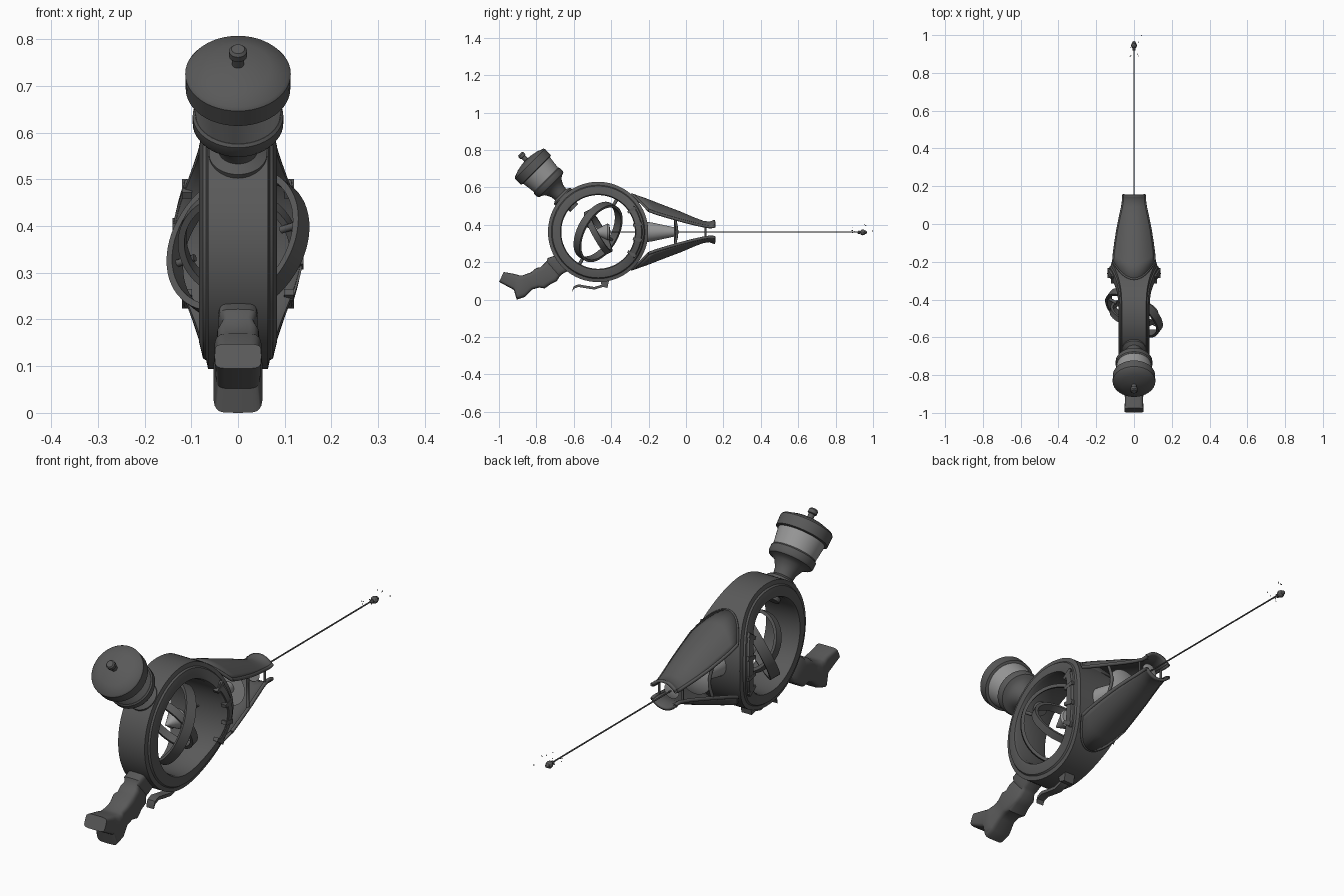
import bpy, bmesh, math, random
from mathutils import Vector, Matrix

if "Cube" in bpy.data.objects:
    bpy.data.objects.remove(bpy.data.objects["Cube"])

random.seed(4)
C = Vector((0, -0.47, 0.362))          # centre of the main hoop


def material(name, v):
    m = bpy.data.materials.new(name)
    m.diffuse_color = (v, v, v, 1)
    m.use_nodes = True
    m.node_tree.nodes["Principled BSDF"].inputs["Base Color"].default_value = m.diffuse_color
    return m


DARK, PALE = material("dark_metal", .1), material("pale_glass", .32)


def make(name, verts, faces, angle=35, mat=DARK):
    me = bpy.data.meshes.new(name)
    me.from_pydata([tuple(v) for v in verts], [], faces)
    bm = bmesh.new()
    bm.from_mesh(me)
    bmesh.ops.recalc_face_normals(bm, faces=bm.faces)
    bm.to_mesh(me)
    bm.free()
    me.materials.append(mat)
    ob = bpy.data.objects.new(name, me)
    bpy.context.collection.objects.link(ob)
    bpy.ops.object.select_all(action='DESELECT')
    bpy.context.view_layer.objects.active = ob
    ob.select_set(True)
    bpy.ops.object.shade_smooth_by_angle(angle=math.radians(angle))
    return ob


def loft(name, rings, ring_closed=True, path_closed=False, cap=False, angle=35, mat=DARK):
    n, m = len(rings[0]), len(rings)
    verts = [v for r in rings for v in r]
    faces = []
    for i in range(m if path_closed else m - 1):
        for j in range(n if ring_closed else n - 1):
            a, b = i * n, (i + 1) % m * n
            k = (j + 1) % n
            faces.append((a + j, a + k, b + k, b + j))
    if cap:
        faces += [tuple(range(n)), tuple(range((m - 1) * n, m * n))]
    return make(name, verts, faces, angle, mat)


def lathe(name, prof, axis, origin, closed=False, seg=48, mat=DARK):
    """Spin (radius, height) points round an axis through origin."""
    M = Matrix.Translation(origin) @ Vector(axis).to_track_quat('Z', 'Y').to_matrix().to_4x4()
    rings = [[M @ Vector((r * math.cos(t), r * math.sin(t), h))
              for t in (2 * math.pi * i / seg for i in range(seg))] for r, h in prof]
    return loft(name, rings, path_closed=closed, cap=not closed, mat=mat)


def tube(name, pts, r, smooth=True):
    cu = bpy.data.curves.new(name, 'CURVE')
    cu.dimensions = '3D'
    cu.bevel_depth, cu.bevel_resolution, cu.use_fill_caps = r, 2, True
    cu.materials.append(DARK)
    sp = cu.splines.new('BEZIER' if smooth else 'POLY')
    P = sp.bezier_points if smooth else sp.points
    P.add(len(pts) - 1)
    for p, q in zip(P, pts):
        if smooth:
            p.co, p.handle_left_type, p.handle_right_type = q, 'AUTO', 'AUTO'
        else:
            p.co = (*q, 1)
    ob = bpy.data.objects.new(name, cu)
    bpy.context.collection.objects.link(ob)
    return ob


def ball(name, loc, r, sub):
    bpy.ops.mesh.primitive_ico_sphere_add(subdivisions=sub, radius=r, location=loc)
    bpy.context.object.name = name
    bpy.context.object.data.materials.append(DARK)


def flare(t):
    """Half width of the hoop, growing toward the muzzle."""
    return 0.076 + 0.055 * max(0, math.cos(t)) ** 3


def hoop_point(t, r, x):
    return C + Vector((x, r * math.cos(t), r * math.sin(t)))


# main hoop
rings = []
for i in range(96):
    t = 2 * math.pi * i / 96
    w = flare(t)
    half = [(.197, w - .006), (.202, w + .006), (.212, w + .007), (.245, w - .001), (.25, w - .008), (.268, w - .012)]
    rings.append([hoop_point(t, r, x) for r, x in half + [(r, -x) for r, x in reversed(half)]])
loft("main_hoop", rings, path_closed=True, angle=30)

# curved plates and small studs on the flared hoop sides
for s in (-1, 1):
    rows = []
    for k in range(-12, 13):
        t = math.radians(k * 3)
        w = flare(t)
        rows.append([hoop_point(t, r, s * x) for r, x in
                     ((.205, w), (.205, w + .011), (.232, w + .009), (.24, w - .004))])
    loft("side_plate", rows, cap=True)
    for d in (-33, -11, 11, 33):
        t = math.radians(d)
        rows = [[hoop_point(t + a, r, s * (flare(t) + x)) for r, a in
                 ((.19, -.04), (.24, -.04), (.24, .04), (.19, .04))] for x in (-.01, .012)]
        loft("side_stud", rows, cap=True)

# gyroscope hoops, pins and centre cone
d1 = Vector((0, .5, .866))
d2 = Vector((.84, -.47, .27))
for name, R, h, n in (("outer_gyro_ring", .168, .022, d1.cross(d2)),
                      ("inner_gyro_ring", .128, .016, (.15, .88, .47))):
    lathe(name, [(R, -h), (R, h), (R - .014, h), (R - .014, -h)], n, C, closed=True, seg=64)
for s in (-1, 1):
    tube("gyro_pin", [C + d1 * s * .15, C + d1 * s * .205], .009, False)
    tube("inner_pin", [C + d2.normalized() * s * .11, C + d2.normalized() * s * .165], .008, False)
lathe("emitter_cone", [(.003, 0), (.045, .08), (.04, .09), (.01, .095)], (0, 1, 0), C + Vector((0, -.03, 0)), mat=PALE)

# canister on its 45 degree neck
axis = Vector((0, -.707, .707))
lathe("canister_neck", [(.05, .24), (.062, .255), (.062, .272), (.052, .278), (.042, .284), (.046, .31),
                        (.062, .34), (.078, .35), (.092, .355), (.097, .364), (.097, .388), (.092, .394)], axis, C)
lathe("canister_glass", [(.09, .385), (.103, .48)], axis, C, mat=PALE)
lathe("canister_cap", [(.1, .465), (.112, .469), (.113, .515), (.108, .522), (.07, .536), (.035, .543), (.013, .545),
                       (.013, .566), (.019, .569), (.019, .584), (.014, .59)], axis, C)
lathe("neck_latch", [(.03, .18), (.03, .2)], axis, C, seg=16)

# grip: upper (y, z), lower (y, z), half width
grip = [(-.66, .25, -.62, .16, .042), (-.74, .222, -.665, .135, .042), (-.745, .205, -.675, .125, .036),
        (-.76, .19, -.69, .10, .046), (-.78, .172, -.72, .085, .046), (-.80, .17, -.755, .06, .051),
        (-.83, .145, -.785, .065, .046), (-.86, .135, -.82, .055, .046),
        (-.872, .13, -.86, .015, .053), (-.89, .13, -.905, .0, .053), (-.915, .137, -.92, .052, .048),
        (-.975, .148, -.999, .095, .05)]
rings = []
for uy, uz, ly, lz, w in grip:
    up, lo = Vector((0, uy, uz)), Vector((0, ly, lz))
    mid, h = (up + lo) / 2, (up - lo) / 2
    ring = []
    for i in range(24):
        a = 2 * math.pi * i / 24
        c, s = math.cos(a), math.sin(a)
        ring.append(mid + Vector((w * math.copysign(abs(c) ** .4, c), 0, 0)) + h * math.copysign(abs(s) ** .4, s))
    rings.append(ring)
loft("grip", rings, cap=True, angle=40)

# trigger: a curved strip and its mount
path = [(-.607, .04), (-.6, .058), (-.575, .068), (-.53, .06), (-.49, .054), (-.45, .066), (-.425, .09), (-.41, .11)]
loft("trigger", [[(-.018, y, z), (.018, y, z), (.018, y, z + .014), (-.018, y, z + .014)] for y, z in path], cap=True)
loft("trigger_mount", [[(x, -.46, .11), (x, -.45, .07), (x, -.42, .062), (x, -.41, .11)] for x in (-.025, .025)], cap=True)

# muzzle shells: y, half width, edge height, crown height, backward bulge
stations = [(-.2, .108, .115, .2, .09), (-.16, .105, .1, .172, .05), (-.1, .097, .082, .135, .015),
            (-.03, .086, .062, .103, 0), (.04, .072, .044, .073, 0), (.09, .061, .033, .054, 0),
            (.125, .056, .027, .049, 0), (.145, .056, .028, .056, 0), (.155, .057, .032, .06, 0)]
for s, side in ((1, "upper"), (-1, "lower")):
    rows = []
    for y, w, e, c, b in stations:
        rows.append([(w * v, y - b * (1 - v * v), C.z + s * (e + (c - e) * (1 - abs(v) ** 2.2)))
                     for v in (k / 8 for k in range(-8, 9))])
    shell = loft(side + "_muzzle_shell", rows, ring_closed=False)
    mod = shell.modifiers.new("thickness", 'SOLIDIFY')
    mod.thickness, mod.offset = .012, 0
    tube(side + "_shell_back_rim", rows[0], .007, False)
    for x, k in (("left", 0), ("right", -1)):
        tube(side + "_" + x + "_shell_rim", [r[k] for r in rows], .008, False)

# dished discs and side braces between the shells
for y, r, d in ((-.052, .078, .012), (.103, .036, .004)):
    lathe("lens_dish", [(r, -d), (r * .8, -d * .4), (r * .4, d * .3), (.004, d * .5)],
          (0, 1, 0), (0, y, C.z), mat=PALE)
for s in (-1, 1):
    tube("large_brace", [(s * .088, -.058, C.z + .066), (s * .08, -.048, C.z), (s * .088, -.058, C.z - .066)], .007)
    tube("small_brace", [(s * .057, .105, C.z + .03), (s * .057, .105, C.z - .03)], .005, False)

# barrel cone between the shells
lathe("barrel_cone", [(.085, -.008), (.085, .03), (.055, .034), (.05, .07), (.022, .2), (.016, .205)],
      (0, 1, 0), (0, -.25, C.z), seg=32, mat=PALE)

# beam, its tip, and the sparks round it
tube("beam", [(0, -.45, C.z), (0, .94, C.z)], .0032, False)
ball("beam_tip", (0, .945, C.z - .002), .016, 2)
ball("tip_bead", (0, .925, C.z - .002), .009, 2)
ball("tip_front", (0, .958, C.z - .002), .01, 2)
ball("spark", (.04, .997, C.z + .005), .003, 1)
for _ in range(9):
    ball("spark", (random.uniform(-.03, .03), random.uniform(.88, .98), C.z + random.uniform(-.02, .05)), .0025, 1)
